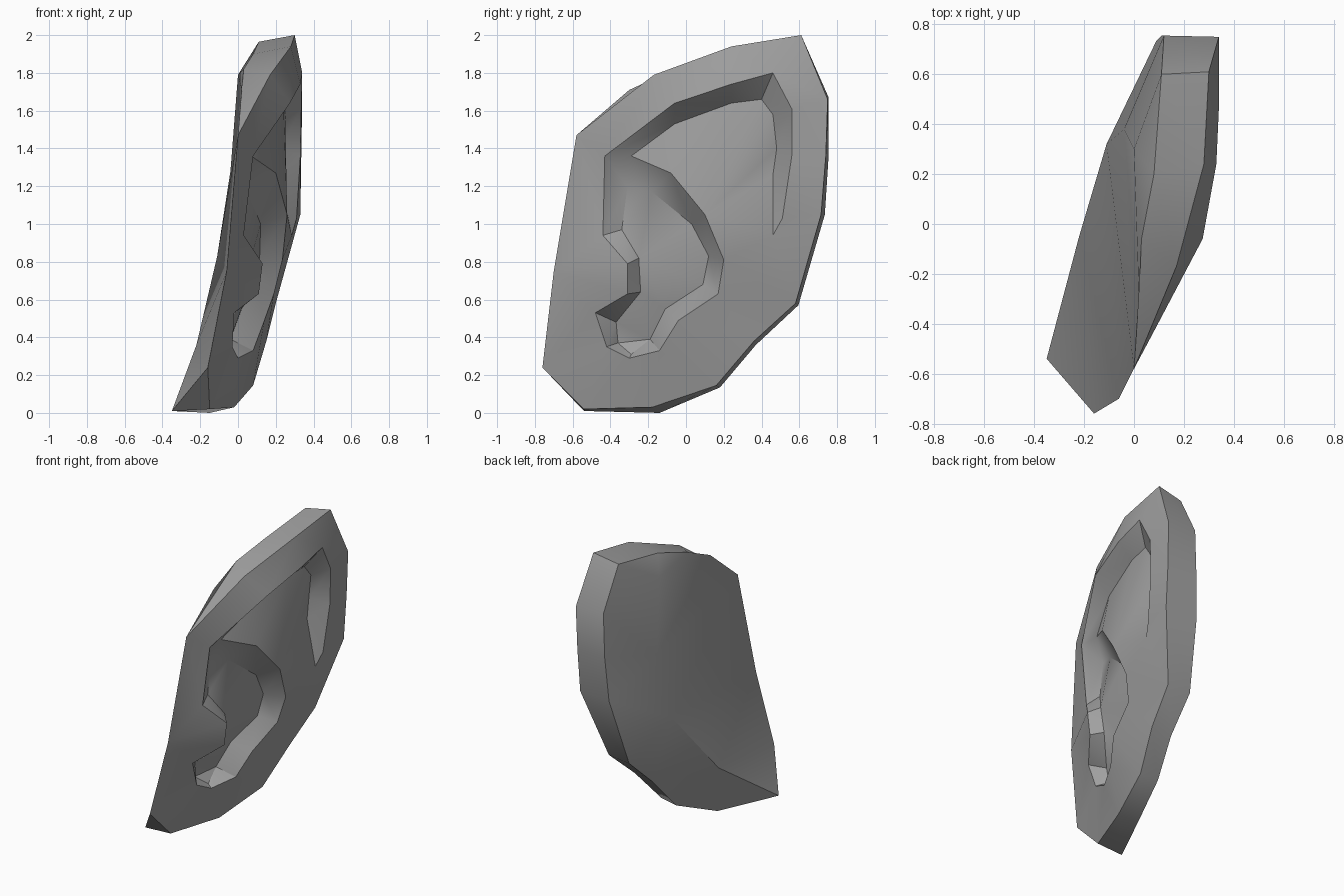
import bpy, bmesh, math
from mathutils import Vector

if "Cube" in bpy.data.objects:
    bpy.data.objects.remove(bpy.data.objects["Cube"])

bm = bmesh.new()
cache = {}


def vert(p):
    key = tuple(round(c, 3) for c in p)
    if key not in cache:
        cache[key] = bm.verts.new(key)
    return cache[key]


def face(points):
    vs = []
    for p in points:
        v = vert(p)
        if v not in vs:
            vs.append(v)
    if len(vs) > 2 and not bm.faces.get(vs):
        return bm.faces.new(vs)


def zip_strips(a, b):
    """Join two point chains with triangles, taking the shorter diagonal."""
    i = j = 0
    while i < len(a) - 1 or j < len(b) - 1:
        step_a = j == len(b) - 1 or (i < len(a) - 1 and
            (Vector(a[i + 1]) - Vector(b[j])).length <= (Vector(a[i]) - Vector(b[j + 1])).length)
        if step_a:
            face([a[i], a[i + 1], b[j]])
            i += 1
        else:
            face([a[i], b[j + 1], b[j]])
            j += 1


def closed(loop):
    return loop + loop[:1]


# Outer rim of the ear, and the rear edge of its band
rim = [(0, -.58, 1.47), (.17, -.17, 1.79), (.28, .24, 1.94), (.30, .61, 2.0),
       (.34, .75, 1.66), (.335, .74, 1.36), (.33, .715, 1.05), (.20, .58, .58),
       (.15, .36, .38), (.08, .16, .145), (-.02, -.18, .03), (-.15, -.54, .02),
       (-.16, -.76, .24), (-.06, -.70, .75)]
rear = [rim[0], (.03, -.06, 1.82), (.08, .20, 1.90), (.11, .60, 1.965),
        (.12, .755, 1.67), (.11, .755, 1.36), (.09, .735, 1.05), (.03, .595, .57),
        (0, .37, .36), (-.05, .18, .135), (-.15, -.14, 0), (-.35, -.54, .01),
        rim[12], rim[13]]

# Inner folds
corner, fade, fold = (.08, -.43, 1.36), (.285, .46, .94), (.07, -.29, 1.36)
helix = [corner, (.275, -.06, 1.64), (.33, .24, 1.74), (.34, .46, 1.80),
         (.335, .56, 1.61), (.33, .56, 1.36), (.31, .51, 1.03), fade]
groove = [fold, (.16, -.06, 1.53), (.22, .24, 1.64), (.24, .40, 1.66),
          (.25, .46, 1.58), (.22, .48, 1.40), (.22, .46, 1.26), fade]
ridge = [fold, (.20, -.08, 1.27), (.26, .10, 1.05), (.235, .20, .81)]
lower_bowl = [(.19, .17, .63), (.14, -.04, .49), (.08, -.14, .33), (0, -.30, .29),
              (-.03, -.42, .35), (-.02, -.48, .53), (.11, -.31, .63),
              (.13, -.31, .79), (.03, -.44, .94)]
bowl_floor = [(0, -.31, 1.20), (.05, -.18, 1.17), (.12, .03, 1.0), (.115, .12, .83),
              (.09, .09, .68), (.02, -.11, .55), (-.04, -.19, .39), (-.03, -.29, .31),
              (-.09, -.36, .37), (-.08, -.37, .48), (.05, -.24, .64),
              (.07, -.25, .82), (0, -.34, .97)]

# Front surface, helix wall, groove floor, bowl wall and bowl floor
zip_strips(closed(rim), closed(helix + ridge[-1:] + lower_bowl))
zip_strips(helix, [corner] + groove)
zip_strips(groove, ridge + [fade])
zip_strips(closed([corner] + ridge + lower_bowl), closed(bowl_floor))
zip_strips(bowl_floor[:8], bowl_floor[:1] + bowl_floor[:6:-1])

# Outer edge band
for k in range(len(rim)):
    n = (k + 1) % len(rim)
    face([rim[k], rim[n], rear[n], rear[k]])

# Back plate and the slope that joins it to the edge band
plate_back = [(0, .30, 1.79), (-.04, .38, 1.28), (-.11, .32, .83), (-.22, -.05, .36)]
plate_top = (.02, -.30, 1.71)
zip_strips(rear[:12], [rim[0], plate_top] + plate_back + [rear[11]])
face([plate_top, plate_back[0], plate_back[1]])
face([plate_top, plate_back[1], rim[0]])
face([rim[0], plate_back[1], plate_back[2]])
face([rim[0], plate_back[2], rim[13]])
face([rim[13], plate_back[2], plate_back[3]])
face([rim[13], plate_back[3], rim[12]])
face([rim[12], plate_back[3], rear[11]])

bmesh.ops.recalc_face_normals(bm, faces=bm.faces)
mesh = bpy.data.meshes.new("ear")
bm.to_mesh(mesh)
bm.free()
ear = bpy.data.objects.new("ear", mesh)
bpy.context.collection.objects.link(ear)

grey = bpy.data.materials.new("grey")
grey.diffuse_color = (.35, .35, .35, 1)
grey.use_nodes = True
grey.node_tree.nodes["Principled BSDF"].inputs["Base Color"].default_value = grey.diffuse_color
mesh.materials.append(grey)

bpy.context.view_layer.objects.active = ear
ear.select_set(True)
bpy.ops.object.shade_smooth_by_angle(angle=math.radians(35))
